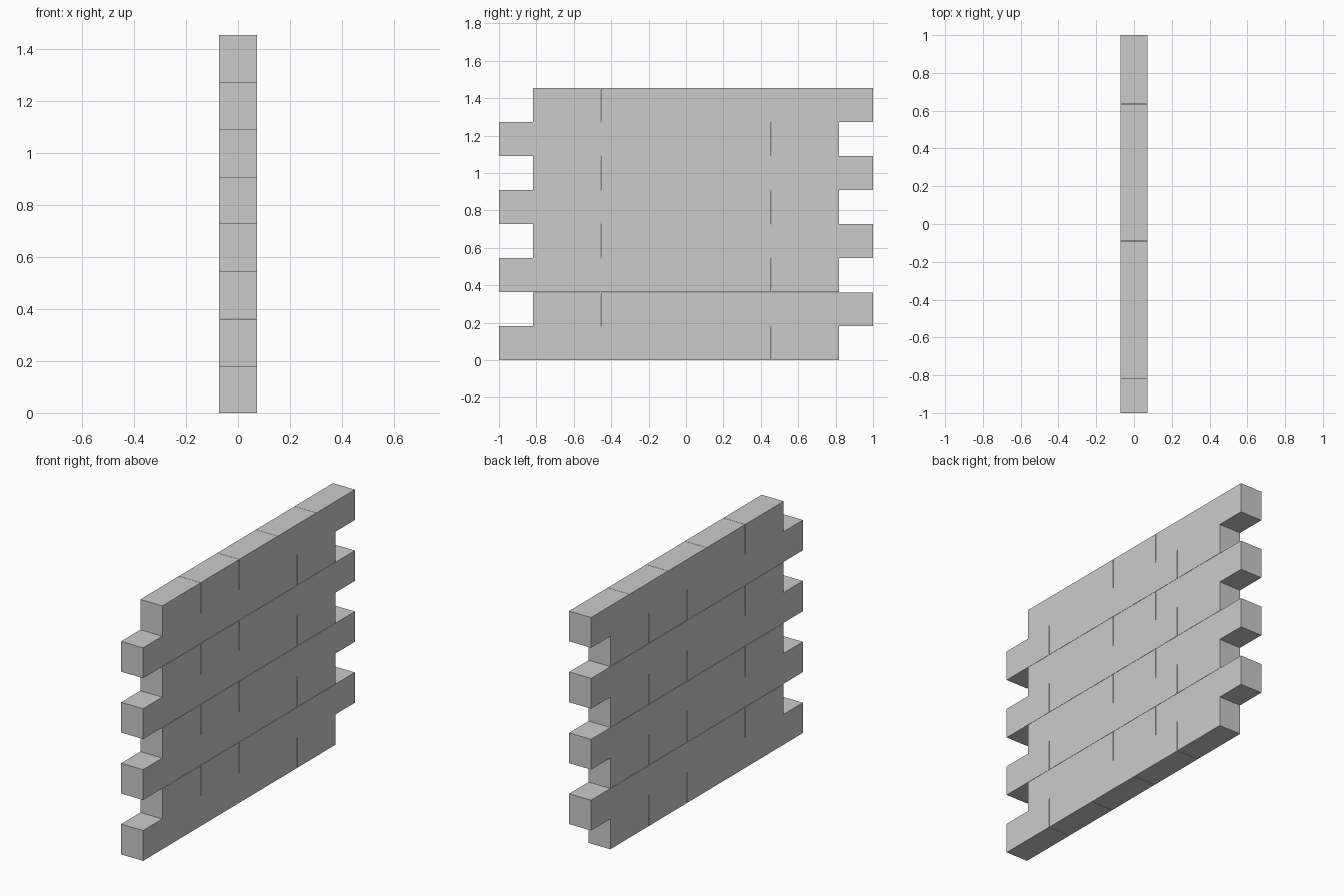
import bpy
import bmesh

if "Cube" in bpy.data.objects:
    bpy.data.objects.remove(bpy.data.objects["Cube"])

H = 0.18125          # course height, also the half-brick offset
W = 2 * H            # brick length
T = 0.145            # wall thickness
PITCH = 0.36406      # tile spacing, leaves a hairline joint
COLS, ROWS = 5, 4

# Stepped pair of bricks: lower one, and an upper one shifted by half a brick
profile = [(0, 0), (W, 0), (W, H), (W + H, H),
           (W + H, 2 * H), (H, 2 * H), (H, H), (0, H)]

bm = bmesh.new()
face = bm.faces.new([bm.verts.new((-T / 2, y - 1, z)) for y, z in profile])
out = bmesh.ops.extrude_face_region(bm, geom=[face])
bmesh.ops.translate(bm, vec=(T, 0, 0),
                    verts=[g for g in out["geom"] if isinstance(g, bmesh.types.BMVert)])
bmesh.ops.recalc_face_normals(bm, faces=bm.faces)
mesh = bpy.data.meshes.new("brick_wall")
bm.to_mesh(mesh)
bm.free()

wall = bpy.data.objects.new("brick_wall", mesh)
bpy.context.collection.objects.link(wall)


# Repeat the pair along the wall and up the wall
def add_array(name, count, step):
    mod = wall.modifiers.new(name, 'ARRAY')
    mod.count = count
    mod.use_relative_offset = False
    mod.use_constant_offset = True
    mod.constant_offset_displace = step


add_array("along_wall", COLS, (0, PITCH, 0))
add_array("up_wall", ROWS, (0, 0, PITCH))
